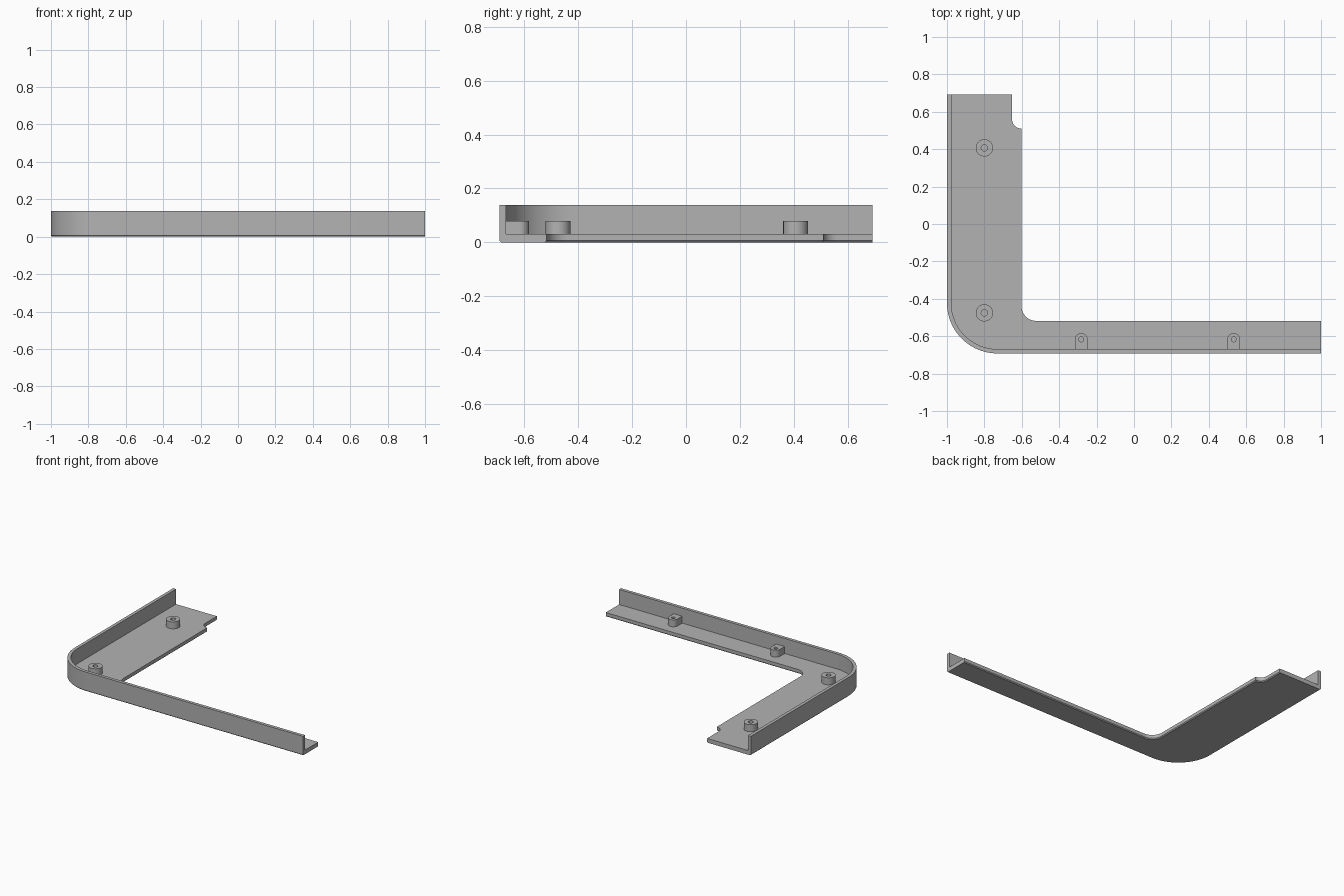
import bpy, bmesh
from math import cos, sin, radians, pi

cube = bpy.data.objects.get("Cube")
if cube:
    bpy.data.objects.remove(cube, do_unlink=True)

END_X, END_Y = 1.0, 0.692
FLOOR, TOP, POST_TOP = 0.03, 0.138, 0.08
WALL, CORNER_R, CHAMFER = 0.023, 0.27, 0.006

grey = bpy.data.materials.new("plain grey")
grey.use_nodes = True
colour = (0.45, 0.45, 0.45, 1)
grey.diffuse_color = colour
grey.node_tree.nodes["Principled BSDF"].inputs["Base Color"].default_value = colour


def finish(bm, name):
    bmesh.ops.recalc_face_normals(bm, faces=bm.faces[:])
    mesh = bpy.data.meshes.new(name)
    bm.to_mesh(mesh)
    bm.free()
    mesh.materials.append(grey)
    obj = bpy.data.objects.new(name, mesh)
    bpy.context.collection.objects.link(obj)
    bpy.ops.object.select_all(action="DESELECT")
    obj.select_set(True)
    bpy.context.view_layer.objects.active = obj
    bpy.ops.object.shade_smooth_by_angle(angle=radians(30))
    return obj


def arc(cx, cy, r, start, end, steps):
    angles = [radians(start + (end - start) * i / steps) for i in range(steps + 1)]
    return [(cx + r * cos(a), cy + r * sin(a)) for a in angles]


def ring(bm, path, z):
    return [bm.verts.new((x, y, z)) for x, y in path]


def strip(bm, a, b, closed=False):
    for i in range(len(a) if closed else len(a) - 1):
        j = (i + 1) % len(a)
        bm.faces.new((a[i], a[j], b[j], b[i]))


# Tray: L-shaped floor with a wall along its outer edge
def wall_path(inset):
    bend = arc(CORNER_R - 1, CORNER_R - END_Y, CORNER_R - inset, 180, 270, 24)
    return [(inset - 1, END_Y)] + bend + [(END_X, inset - END_Y)]


free_edge = ([(END_X, -0.518)]
             + arc(-0.522, -0.438, 0.08, 270, 180, 14)
             + arc(-0.602, 0.56, 0.05, 270, 180, 10)
             + [(-0.652, END_Y)])

bm = bmesh.new()
outer_low, outer_top = ring(bm, wall_path(0), 0), ring(bm, wall_path(0), TOP)
inner_top, inner_low = ring(bm, wall_path(WALL), TOP), ring(bm, wall_path(WALL), FLOOR)
edge_low, edge_top = ring(bm, free_edge, 0), ring(bm, free_edge, FLOOR)
for a, b in ((outer_low, outer_top), (outer_top, inner_top),
             (inner_top, inner_low), (edge_low, edge_top)):
    strip(bm, a, b)
bm.faces.new(outer_low + edge_low)
bm.faces.new(inner_low + edge_top)
for i, j in ((0, -1), (-1, 0)):
    bm.faces.new((outer_low[i], outer_top[i], inner_top[i],
                  inner_low[i], edge_top[j], edge_low[j]))
bmesh.ops.recalc_face_normals(bm, faces=bm.faces[:])

# Chamfer under the long edges, leaving the cut ends square
long_edges = [bm.edges.get(pair) for path in (outer_low, edge_low)
              for pair in zip(path, path[1:])]
bmesh.ops.bevel(bm, geom=long_edges, offset=CHAMFER, segments=1, affect="EDGES")
finish(bm, "corner_tray")


# Screw posts: hollow, either round or squared off toward the wall
def post(name, x, y, r, hole_r, reach=0):
    outline, hole = [], []
    for i in range(48):
        c, s = cos(2 * pi * i / 48), sin(2 * pi * i / 48)
        hole.append((x + hole_r * c, y + hole_r * s))
        if reach and i > 24:
            k = max(abs(c), abs(s))
            outline.append((x + r * c / k, y + reach * s / k))
        else:
            outline.append((x + r * c, y + r * s))
    bm = bmesh.new()
    rings = [ring(bm, outline, FLOOR), ring(bm, outline, POST_TOP),
             ring(bm, hole, POST_TOP), ring(bm, hole, FLOOR)]
    for a, b in zip(rings, rings[1:]):
        strip(bm, a, b, closed=True)
    finish(bm, name)


post("back_round_post", -0.8, 0.407, 0.046, 0.017)
post("front_round_post", -0.8, -0.475, 0.046, 0.017)
for name, x in (("right_wall_post", -0.282), ("left_wall_post", 0.533)):
    post(name, x, -0.617, 0.034, 0.013, reach=END_Y - WALL - 0.617)
